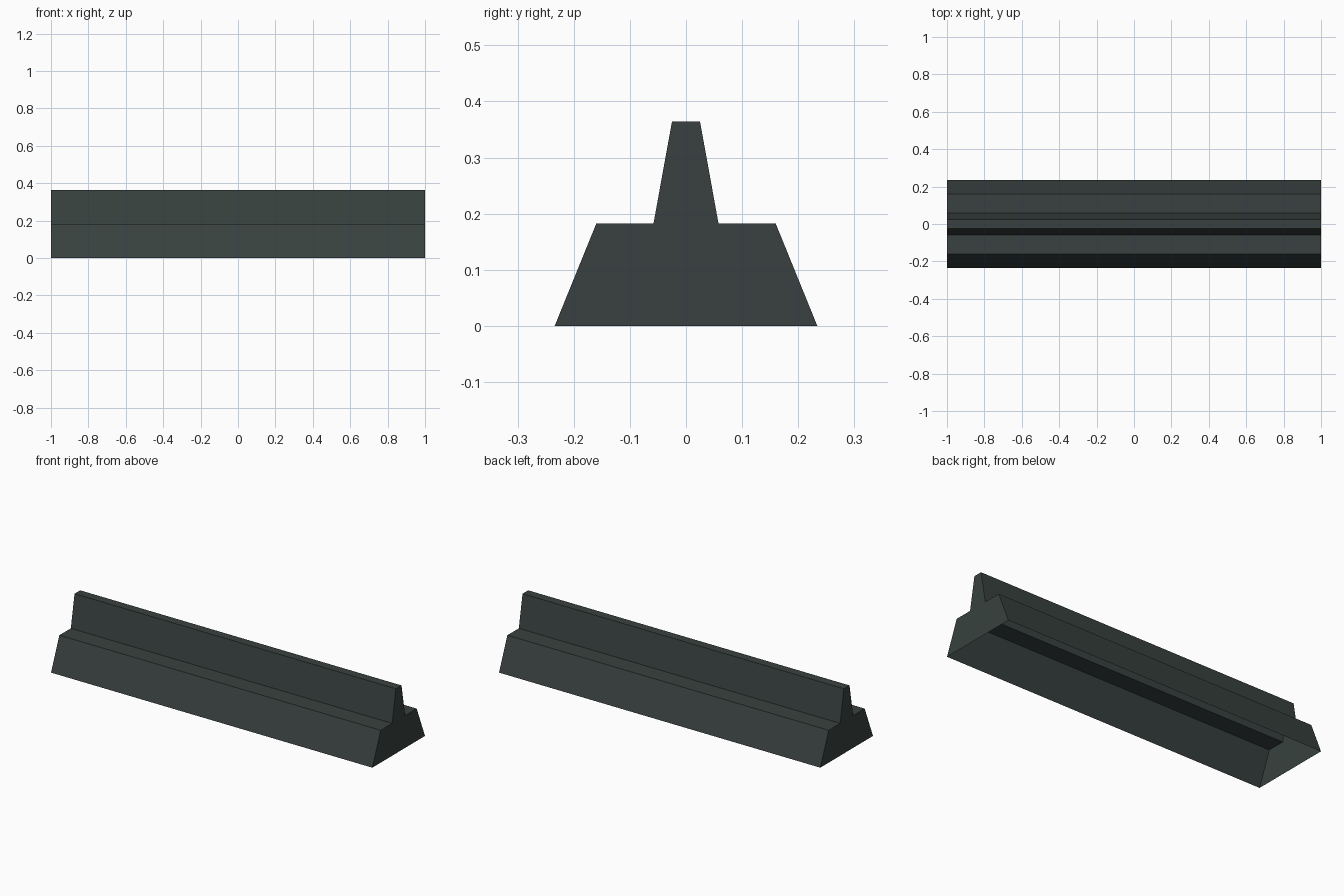
import bpy
import bmesh

if "Cube" in bpy.data.objects:
    bpy.data.objects.remove(bpy.data.objects["Cube"])

# Single flat colour
mat = bpy.data.materials.new("dark_slate_grey")
mat.diffuse_color = (0.040, 0.053, 0.050, 1.0)
mat.use_nodes = True
mat.node_tree.nodes["Principled BSDF"].inputs["Base Color"].default_value = mat.diffuse_color

# Half of the stepped cross-section (y, z), mirrored to the other side
half = [(0.234, 0.0), (0.16, 0.182), (0.058, 0.182), (0.025, 0.364)]
profile = half + [(-y, z) for y, z in reversed(half)]

# Barrier: profile swept along x, end caps closed, underside left open (hollow)
bm = bmesh.new()
left = [bm.verts.new((-1.0, y, z)) for y, z in profile]
right = [bm.verts.new((1.0, y, z)) for y, z in profile]
for i in range(len(profile) - 1):
    bm.faces.new((left[i], right[i], right[i + 1], left[i + 1]))
bm.faces.new(right)
bm.faces.new(left[::-1])
bm.normal_update()
# make sure the top face points up
top = max(bm.faces, key=lambda f: f.calc_center_median().z)
if top.normal.z < 0:
    bmesh.ops.reverse_faces(bm, faces=bm.faces[:])

mesh = bpy.data.meshes.new("barrier")
bm.to_mesh(mesh)
bm.free()
mesh.materials.append(mat)
barrier = bpy.data.objects.new("barrier", mesh)
bpy.context.collection.objects.link(barrier)
